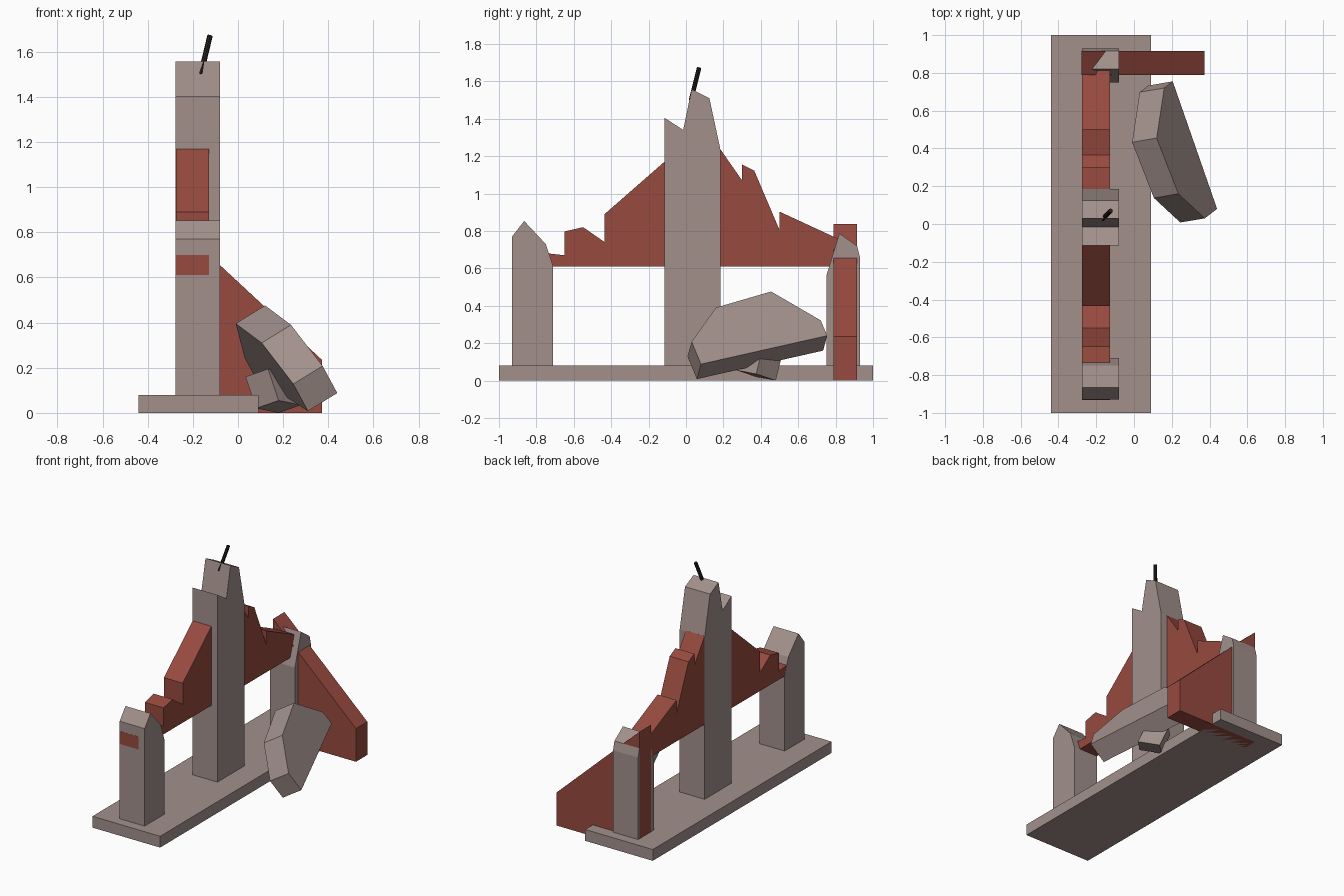
import bpy, bmesh
from mathutils import Vector, Matrix

old = bpy.data.objects.get("Cube")
if old:
    bpy.data.objects.remove(old, do_unlink=True)


def material(name, rgb):
    mat = bpy.data.materials.new(name)
    mat.use_nodes = True
    mat.diffuse_color = (*rgb, 1)
    mat.node_tree.nodes["Principled BSDF"].inputs["Base Color"].default_value = (*rgb, 1)
    return mat


STONE = material("weathered stone", (0.36, 0.28, 0.26))
BRICK = material("red brick", (0.31, 0.068, 0.049))
IRON = material("dark iron", (0.02, 0.014, 0.012))


def finish(name, bm, mat):
    bmesh.ops.recalc_face_normals(bm, faces=bm.faces)
    mesh = bpy.data.meshes.new(name)
    bm.to_mesh(mesh)
    bm.free()
    mesh.materials.append(mat)
    obj = bpy.data.objects.new(name, mesh)
    bpy.context.collection.objects.link(obj)
    return obj


def prism(name, outline, sweep, mat):
    """Sweep a flat outline of 3D points along a vector."""
    bm = bmesh.new()
    face = bm.faces.new([bm.verts.new(p) for p in outline])
    out = bmesh.ops.extrude_face_region(bm, geom=[face], use_keep_orig=True)
    moved = [g for g in out["geom"] if isinstance(g, bmesh.types.BMVert)]
    bmesh.ops.translate(bm, verts=moved, vec=Vector(sweep))
    return finish(name, bm, mat)


def block(name, matrix, mat):
    bm = bmesh.new()
    bmesh.ops.create_cube(bm, size=1, matrix=matrix)
    return finish(name, bm, mat)


def wall_along_y(name, x0, x1, bottom, top, mat):
    """Wall or pillar with a broken top line given as (y, z) points."""
    line = [(top[0][0], bottom), *top, (top[-1][0], bottom)]
    return prism(name, [(x0, y, z) for y, z in line], (x1 - x0, 0, 0), mat)


# Ground slab
block("base_slab", Matrix.Translation((-0.175, 0, 0.04)) @ Matrix.Diagonal((0.53, 2, 0.08, 1)), STONE)

# Three broken stone pillars
pillar_tops = {
    "front_pillar": [(-0.93, 0.77), (-0.865, 0.853), (-0.75, 0.73), (-0.71, 0.61)],
    "middle_pillar": [(-0.115, 1.405), (-0.015, 1.34), (0.03, 1.557), (0.125, 1.51), (0.185, 1.23)],
    "back_pillar": [(0.75, 0.56), (0.82, 0.787), (0.915, 0.72), (0.93, 0.66)],
}
for name, top in pillar_tops.items():
    wall_along_y(name, -0.276, -0.08, 0.08, top, STONE)

# Jagged brick wall spanning the pillars
wall_along_y("brick_wall", -0.275, -0.128, 0.61, [
    (-0.931, 0.70), (-0.74, 0.68), (-0.65, 0.67), (-0.65, 0.797), (-0.55, 0.82),
    (-0.435, 0.74), (-0.435, 0.89), (-0.115, 1.17), (0.185, 1.235), (0.30, 1.07),
    (0.30, 1.155), (0.365, 1.122), (0.50, 0.805), (0.50, 0.903), (0.9, 0.718)], BRICK)

# Sloping brick side wall
prism("side_wall", [(-0.277, 0.788, 0), (0.372, 0.788, 0), (0.372, 0.788, 0.235), (-0.277, 0.788, 0.838)],
      (0, 0.127, 0), BRICK)

# Bent iron rod sticking out of the middle pillar
foot, tip = Vector((-0.165, 0.027, 1.5)), Vector((-0.124, 0.07, 1.672))
axis = tip - foot
bm = bmesh.new()
bmesh.ops.create_cone(
    bm, cap_ends=True, segments=8, radius1=0.012, radius2=0.012, depth=axis.length,
    matrix=Matrix.Translation((foot + tip) / 2) @ axis.to_track_quat("Z", "Y").to_matrix().to_4x4())
finish("iron_rod", bm, IRON)

# Fallen slab leaning on a small stone
prism("fallen_slab", [
    (0.12, 0.455, 0.476), (0.16, 0.72, 0.322), (0.205, 0.755, 0.24),
    (0.44, 0.08, 0.088), (0.375, 0.03, 0.208), (0.235, 0.16, 0.39)], (-0.13, -0.022, -0.08), STONE)

# Small tilted stone under the slab, from one corner and three edges
corner = Vector((0.28, 0.375, 0.035))
edges = [Vector((-0.1, 0.105, -0.035)), Vector((-0.1, -0.105, 0.02)), Vector((-0.047, 0.035, 0.14))]
frame = Matrix(edges).transposed().to_4x4()
frame.translation = corner + sum(edges, Vector()) / 2
block("small_stone", frame, STONE)
